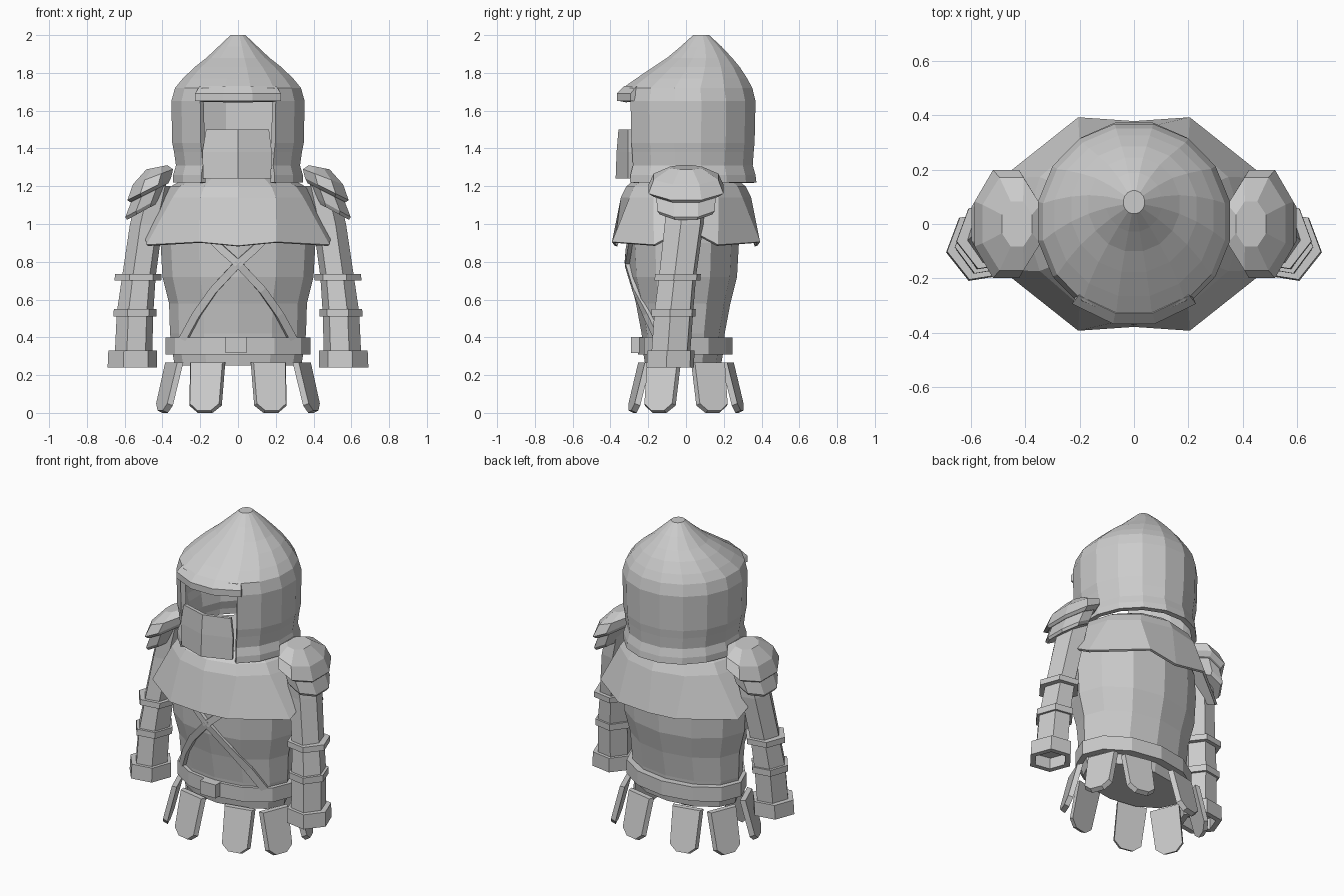
import bpy, bmesh
from math import sin, cos, tan, pi, radians
from mathutils import Vector, Matrix
from mathutils.bvhtree import BVHTree

if "Cube" in bpy.data.objects:
    bpy.data.objects.remove(bpy.data.objects["Cube"])


def finish(name, bm, thick=0, offset=-1):
    bmesh.ops.recalc_face_normals(bm, faces=bm.faces)
    me = bpy.data.meshes.new(name)
    bm.to_mesh(me)
    ob = bpy.data.objects.new(name, me)
    bpy.context.collection.objects.link(ob)
    if thick:
        m = ob.modifiers.new("thickness", 'SOLIDIFY')
        m.thickness, m.offset = thick, offset
    return ob


def skin(rings, caps=(True, True), loop=True):
    """Bridge lists of points into a surface."""
    bm = bmesh.new()
    rows = [[bm.verts.new(p) for p in r] for r in rings]
    n = len(rows[0])
    for a, b in zip(rows, rows[1:]):
        for i in range(n if loop else n - 1):
            j = (i + 1) % n
            bm.faces.new((a[i], a[j], b[j], b[i]))
    if caps[0]:
        bm.faces.new(rows[0])
    if caps[1]:
        bm.faces.new(rows[-1])
    return bm


def ring(n, phase, cx, cy, cz, rx, ry, slope=0, side=1):
    pts = []
    for i in range(n):
        a = -pi / 2 + (i + phase) * 2 * pi / n
        pts.append((side * (cx + rx * cos(a)), cy + ry * sin(a), cz + slope * rx * cos(a)))
    return pts


# Torso
torso_rows = [(.25, .335, .20), (.31, .345, .21), (.42, .36, .22), (.58, .365, .25),
              (.72, .40, .285), (.9, .41, .295), (1.05, .40, .29), (1.2, .33, .27)]
torso_bm = skin([ring(12, 0, 0, -.015, z, rx, ry) for z, rx, ry in torso_rows])
tree = BVHTree.FromBMesh(torso_bm)
finish("torso", torso_bm)

# Belt and buckle
finish("belt", skin([ring(12, 0, 0, -.005, z, .385, .25) for z in (.31, .40)]))
bm = bmesh.new()
bmesh.ops.create_cube(bm, size=1, matrix=Matrix.Translation((-.01, -.26, .36)) @ Matrix.Diagonal((.11, .06, .085, 1)))
finish("buckle", bm)


# Crossed chest straps laid on the torso
def strap(name, s):
    path = [Vector(p) for p in ((-.29, .39), (-.22, .52), (-.13, .65), (0, .79), (.08, .86), (.15, .93))]
    rows = []
    for i, p in enumerate(path):
        d = (path[min(i + 1, 5)] - path[max(i - 1, 0)]).normalized()
        row = []
        for w in (-.02, .02):
            x, z = s * (p.x - d.y * w), p.y + d.x * w
            hit = tree.ray_cast(Vector((x, -2, z)), Vector((0, 1, 0)))[0]
            row.append((x, hit.y - .012, z))
        rows.append(row)
    finish(name, skin(rows, (False, False), False), .022, 0)


strap("chest_strap_left", 1)
strap("chest_strap_right", -1)


# Shoulder cape with a wavy hem
def mirrored(q):
    """Quarter outline (front centre to side) to a full 12-point ring."""
    right = q + [(x, -y, z) for x, y, z in q[-2::-1]]
    return right + [(-x, y, z) for x, y, z in right[-2:0:-1]]


hem = mirrored([(0, -.378, .885), (.205, -.392, .905), (.485, -.17, .89), (.50, 0, .98)])
finish("shoulder_cape", skin([hem, ring(12, 0, 0, 0, 1.14, .40, .345),
                              ring(12, 0, 0, 0, 1.20, .355, .315),
                              ring(12, 0, 0, 0, 1.25, .26, .25)], (False, True)), .015)

# Helmet shell with face opening
rows = [(.01, 1.22, .35, .37), (.01, 1.26, .35, .365), (.01, 1.31, .335, .35), (.01, 1.38, .345, .355),
        (.01, 1.43, .355, .36), (.01, 1.65, .36, .365), (.008, 1.72, .34, .35), (.03, 1.77, .298, .30),
        (.055, 1.83, .235, .235), (.072, 1.88, .17, .175), (.08, 1.94, .105, .11), (.08, 2.0, .04, .043)]
bm = skin([ring(16, .5, 0, cy, z, rx, ry) for cy, z, rx, ry in rows], (False, True))
gone = [f for f in bm.faces if f.calc_center_median().z < 1.65
        and f.calc_center_median().y < -.2 and abs(f.calc_center_median().x) < .2]
bmesh.ops.delete(bm, geom=gone, context='FACES')
finish("helmet", bm, .03)


# Brow visor and chin guard
def arc(z, r, ry, angles, cy=.01):
    return [(r * sin(radians(a)), cy - ry * cos(radians(a)), z) for a in angles]


span = (-38, -12, 12, 38)
finish("brow_visor", skin([arc(1.65, .37, .385, span), arc(1.69, .37, .385, span),
                           arc(1.73, .33, .345, span)], (False, False), False), .03)
finish("chin_guard", skin([[(-.18, -.295, 1.24), (0, -.36, 1.24), (.17, -.295, 1.24)],
                           [(-.185, -.295, 1.38), (0, -.355, 1.38), (.175, -.295, 1.38)],
                           [(-.165, -.295, 1.5), (0, -.345, 1.5), (.16, -.295, 1.5)]],
                          (False, False), False), .025, 0)

# Arms with cuffs, bands and layered shoulder plates
for s, tag in ((1, "right"), (-1, "left")):
    def limb(name, rows, n=6, phase=.35):
        return finish(f"{name}_{tag}", skin([ring(n, phase, *r, side=s) for r in rows]))

    limb("arm", [(.553, -.08, .32, .10, .11), (.545, -.065, .53, .098, .11), (.525, -.045, .72, .09, .105),
                 (.485, -.01, 1.0, .088, .11), (.44, 0, 1.2, .085, .11)])
    limb("cuff", [(.558, -.08, .31, .095, .10), (.56, -.083, .24, .095, .10),
                  (.56, -.083, .24, .132, .135), (.558, -.08, .33, .13, .133)])
    limb("lower_band", [(.545, -.066, .51, .115, .125), (.544, -.065, .55, .115, .125)])
    limb("upper_band", [(.53, -.045, .70, .125, .13), (.528, -.043, .735, .125, .13)])
    limb("lower_shoulder_plate", [(.50, 0, 1.07, .095, .15, -.55), (.50, 0, 1.09, .105, .165, -.55),
                                  (.47, 0, 1.17, .10, .17, -.5), (.45, 0, 1.22, .07, .12, -.4)], 8, .5)
    limb("upper_shoulder_plate", [(.47, 0, 1.165, .11, .185, -.5), (.47, 0, 1.185, .125, .215, -.5),
                                  (.45, 0, 1.25, .115, .185, -.38), (.43, 0, 1.30, .06, .09, -.2)], 8, .5)

# Skirt plates hanging below the belt
outline = [(-.095, 0), (.095, 0), (.088, -.235), (.04, -.275), (-.04, -.275), (-.088, -.235)]
spots = [("front", .16, -.205, 12), ("side_front", .325, -.115, 68),
         ("side_back", .325, .115, 112), ("back", .16, .205, 168)]
for label, x, y, turn in spots:
    for s, tag in ((1, "right"), (-1, "left")):
        bm = bmesh.new()
        f = bm.faces.new([bm.verts.new((u, 0, v)) for u, v in outline])
        ext = bmesh.ops.extrude_face_region(bm, geom=[f])
        top = [v for v in ext["geom"] if isinstance(v, bmesh.types.BMVert)]
        for v in top:
            v.co = Vector((v.co.x * .9, -.03, v.co.z * .95 - .008))
        bm.transform(Matrix.Translation((s * x, y, .285)) @ Matrix.Rotation(radians(s * turn), 4, 'Z')
                     @ Matrix.Rotation(radians(-14), 4, 'X'))
        finish(f"skirt_plate_{label}_{tag}", bm)

# Rest the lowest plate tip on the ground
bpy.context.view_layer.update()
low = min((o.matrix_world @ v.co).z for o in bpy.data.objects for v in o.data.vertices)
for o in bpy.data.objects:
    if o.name.startswith("skirt_plate"):
        o.location.z -= low
